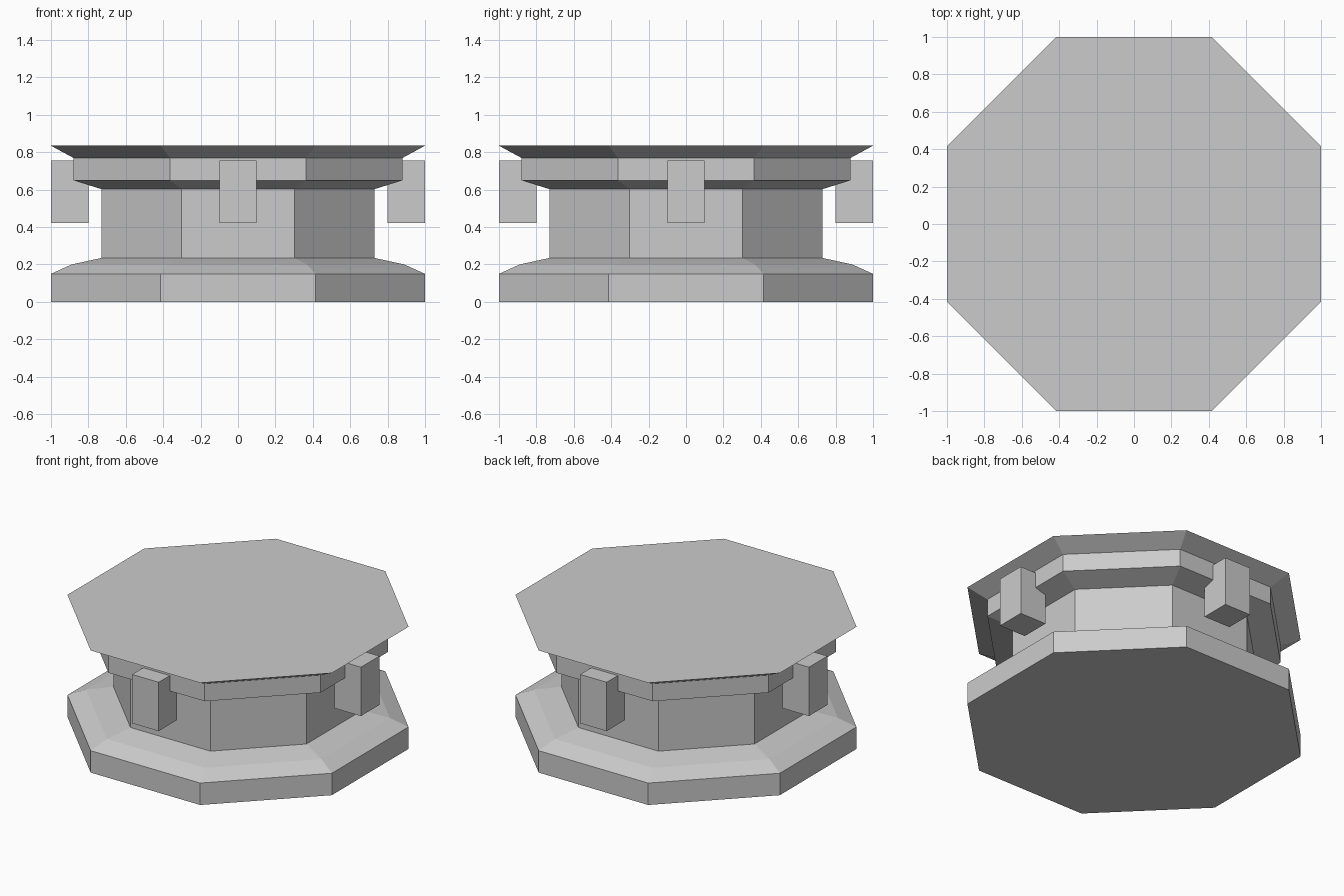
import bpy, bmesh
from math import pi, sin, cos

if "Cube" in bpy.data.objects:
    bpy.data.objects.remove(bpy.data.objects["Cube"])

SIDES = 8


def add_object(name, bm):
    bmesh.ops.recalc_face_normals(bm, faces=bm.faces)
    mesh = bpy.data.meshes.new(name)
    bm.to_mesh(mesh)
    bm.free()
    obj = bpy.data.objects.new(name, mesh)
    bpy.context.collection.objects.link(obj)
    return obj


def octagonal_body(name, profile):
    """Stack octagon rings given as (distance to flat side, height)."""
    bm = bmesh.new()
    rings = []
    for apothem, z in profile:
        r = apothem / cos(pi / SIDES)
        angles = [(i + 0.5) * 2 * pi / SIDES for i in range(SIDES)]
        rings.append([bm.verts.new((r * cos(a), r * sin(a), z)) for a in angles])
    for low, high in zip(rings, rings[1:]):
        for i in range(SIDES):
            j = (i + 1) % SIDES
            bm.faces.new((low[i], low[j], high[j], high[i]))
    bm.faces.new(rings[0][::-1])
    bm.faces.new(rings[-1])
    return add_object(name, bm)


def block(name, location, size):
    bm = bmesh.new()
    bmesh.ops.create_cube(bm, size=1)
    bmesh.ops.scale(bm, vec=size, verts=bm.verts)
    obj = add_object(name, bm)
    obj.location = location
    return obj


# Pedestal: base, sloped shoulder, column, collar and flared top
octagonal_body("pedestal", [
    (1.0, 0.0), (1.0, 0.15), (0.89, 0.2), (0.73, 0.235),
    (0.73, 0.603), (0.88, 0.65), (0.88, 0.77), (1.0, 0.835)])

# Four blocks hanging from the collar
for side, (dx, dy) in {"front": (0, -1), "right": (1, 0),
                       "back": (0, 1), "left": (-1, 0)}.items():
    block(side + "_block", (0.9 * dx, 0.9 * dy, 0.588), (0.2, 0.2, 0.334))
